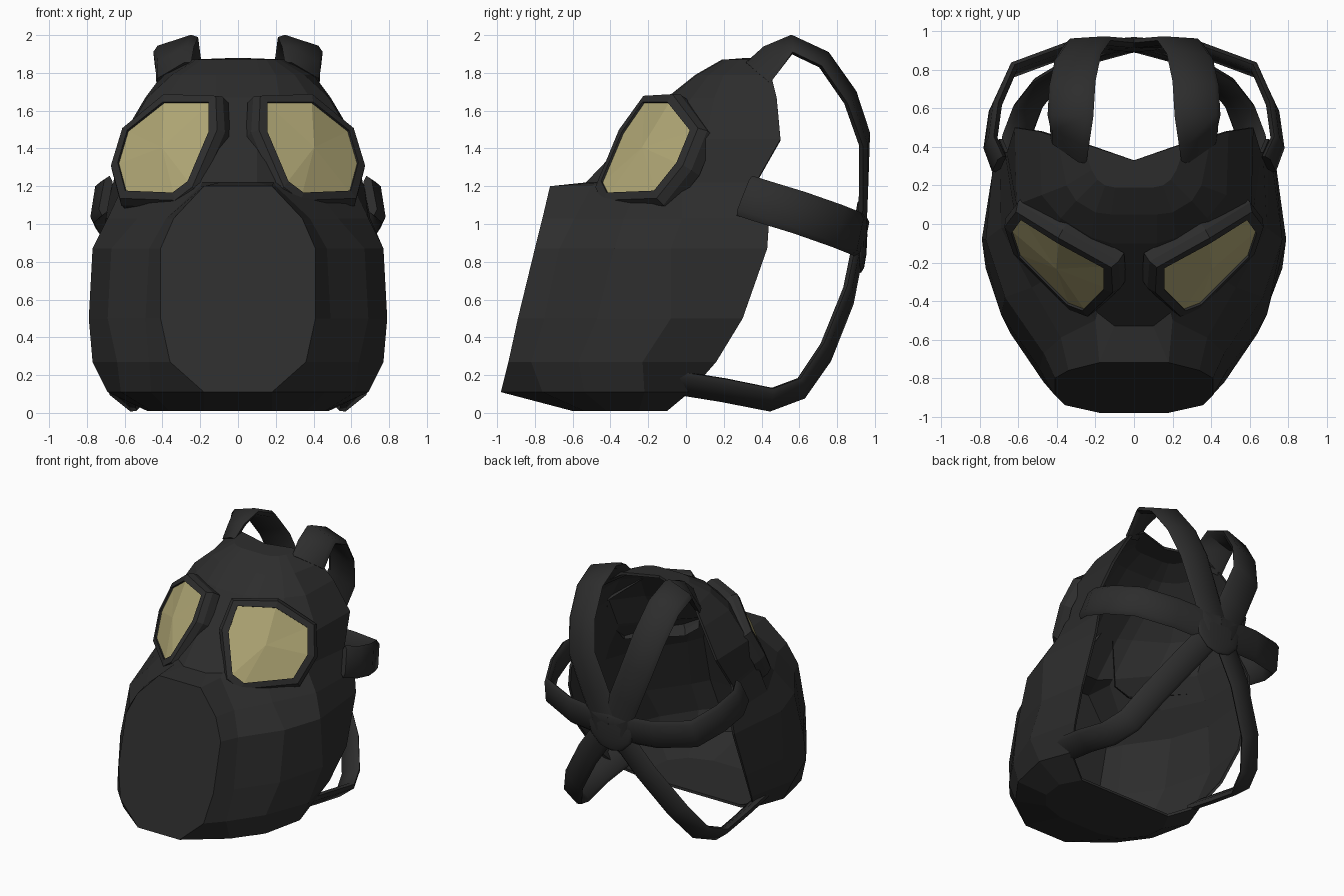
import bpy, bmesh, math
from mathutils import Vector

if "Cube" in bpy.data.objects:
    bpy.data.objects.remove(bpy.data.objects["Cube"])


def material(name, rgb):
    m = bpy.data.materials.new(name)
    m.diffuse_color = (*rgb, 1)
    m.use_nodes = True
    m.node_tree.nodes["Principled BSDF"].inputs["Base Color"].default_value = m.diffuse_color
    return m


RUBBER = material("black rubber", (0.026, 0.026, 0.026))
GLASS = material("khaki lens", (0.44, 0.39, 0.18))


def make(name, verts, faces, mat, fix_normals=True):
    me = bpy.data.meshes.new(name)
    me.from_pydata([tuple(v) for v in verts], [], faces)
    me.materials.append(mat)
    ob = bpy.data.objects.new(name, me)
    bpy.context.collection.objects.link(ob)
    if fix_normals:
        bm = bmesh.new()
        bm.from_mesh(me)
        bmesh.ops.recalc_face_normals(bm, faces=bm.faces)
        bm.to_mesh(me)
        bm.free()
    return ob


# Face shell: height, then half cross-section (x, y) from front to open back
rows = [
    (0.01, (.18, -.60), (.36, -.54), (.46, -.42), (.48, -.25), (.40, -.10)),
    (0.11, (.18, -.98), (.46, -.76), (.62, -.54), (.69, -.22), (.60, .02)),
    (0.27, (.36, -.94), (.47, -.82), (.64, -.57), (.77, -.23), (.68, .16)),
    (0.50, (.41, -.89), (.49, -.75), (.69, -.47), (.79, -.08), (.73, .30)),
    (0.87, (.41, -.80), (.47, -.67), (.67, -.38), (.77, -.08), (.72, .43)),
    (1.03, (.34, -.76), (.38, -.59), (.53, -.33), (.69, -.02), (.70, .44)),
    (1.20, (.18, -.72), (.20, -.50), (.40, -.25), (.61, -.02), (.67, .37)),
    (1.22, (.10, -.53), (.19, -.46), (.40, -.24), (.61, -.01), (.66, .37)),
    (1.45, (.10, -.31), (.20, -.26), (.44, -.12), (.61, .10), (.62, .50)),
    (1.67, (.12, -.10), (.22, -.07), (.38, .03), (.48, .15), (.49, .48)),
    (1.79, (.12, .05), (.20, .06), (.30, .12), (.35, .20), (.40, .45)),
    (1.87, (.10, .19), (.15, .20), (.19, .23), (.22, .28), (.27, .42)),
]
verts, faces, n = [], [], 10
for z, *half in rows:
    verts += [(-x, y, z) for x, y in reversed(half)] + [(x, y, z) for x, y in half]
for r in range(len(rows) - 1):
    for i in range(n - 1):
        a = r * n + i
        faces.append((a, a + 1, a + n + 1, a + n))
faces.append(tuple(reversed(range(n))))                       # chin
top = (len(rows) - 1) * n
verts.append((0, .33, 1.88))
faces.append(tuple(range(top, top + n)) + (len(verts) - 1,))  # crown
shell = make("face_shell", verts, faces, RUBBER, False)
mod = shell.modifiers.new("thickness", "SOLIDIFY")
mod.thickness = 0.02
mod.offset = -1

# Eye pieces: bevelled frame with a slightly domed lens
eye = [(.15, -.22, 1.64), (.39, -.09, 1.64), (.58, .03, 1.49), (.63, -.04, 1.32),
       (.59, -.16, 1.17), (.34, -.41, 1.16), (.26, -.44, 1.22), (.15, -.33, 1.48)]
eye = [Vector(p) for p in eye]
mid = sum(eye, Vector()) / len(eye)
out = Vector((.5, -.72, .47)).normalized()


def eyepiece(side, s):
    k = len(eye)
    flip = lambda v: (v.x * s, v.y, v.z)
    grow = lambda d, off: [p + (p - mid).normalized() * d + out * off for p in eye]
    loops = [grow(0, -.02), grow(0, .014), grow(.05, .005), grow(.072, -.04), grow(.07, -.10)]
    vs = [flip(v) for loop in loops for v in loop]
    fs = [(r * k + i, r * k + (i + 1) % k, (r + 1) * k + (i + 1) % k, (r + 1) * k + i)
          for r in range(4) for i in range(k)]
    if s > 0:
        fs = [f[::-1] for f in fs]
    make(side + "_eye_frame", vs, fs, RUBBER)
    lens = [flip(v) for v in grow(.005, 0)] + [flip(mid + out * .035)]
    fs = [(i, (i + 1) % k, k)[::int(-s)] for i in range(k)]
    make(side + "_lens", lens, fs, GLASS, False)


# Head harness: flat straps swept along paths that meet at the back
section = [(-1, 0), (-.75, 1), (.75, 1), (1, 0), (.75, -1), (-.75, -1)]


def strap(name, path, width, s, centre_z=.9, thick=.024):
    pts = [Vector((x * s, y, z)) for x, y, z in path]
    centre = Vector((0, .1, centre_z))
    vs, fs, k = [], [], len(section)
    for i, p in enumerate(pts):
        t = (pts[min(i + 1, len(pts) - 1)] - pts[max(i - 1, 0)]).normalized()
        nrm = p - centre
        nrm = (nrm - t * nrm.dot(t)).normalized()
        w = t.cross(nrm)
        vs += [p + w * a * width / 2 + nrm * b * thick for a, b in section]
    for r in range(len(pts) - 1):
        fs += [(r * k + i, r * k + (i + 1) % k, (r + 1) * k + (i + 1) % k, (r + 1) * k + i)
               for i in range(k)]
    fs += [tuple(range(k)), tuple(range(len(vs) - k, len(vs)))]
    smooth(make(name, vs, fs, RUBBER))


def smooth(ob):
    bpy.ops.object.select_all(action='DESELECT')
    ob.select_set(True)
    bpy.context.view_layer.objects.active = ob
    bpy.ops.object.shade_smooth_by_angle(angle=math.radians(50))


for side, s in (("left", -1), ("right", 1)):
    eyepiece(side, s)
    strap(side + "_top_strap", [(.34, .38, 1.80), (.335, .46, 1.885), (.33, .56, 1.95),
          (.32, .73, 1.87), (.29, .87, 1.67), (.24, .945, 1.45), (.13, .94, 1.18),
          (.02, .93, .92)], .25, s)
    strap(side + "_side_strap", [(.70, .31, 1.15), (.745, .42, 1.115), (.72, .60, 1.06),
          (.63, .80, .99), (.36, .90, .95), (0, .93, .93)], .23, s, 1.1)
    strap(side + "_lower_strap", [(.61, -.05, .16), (.62, .20, .12), (.61, .45, .07),
          (.55, .61, .13), (.45, .74, .32), (.25, .86, .62), (.03, .92, .92)], .19, s)

# Rear hub where the straps join
bpy.ops.mesh.primitive_uv_sphere_add(segments=12, ring_count=6, radius=1, location=(0, .925, .94))
hub = bpy.context.object
hub.name = "rear_hub"
hub.scale = (.2, .035, .2)
hub.data.materials.append(RUBBER)
smooth(hub)
